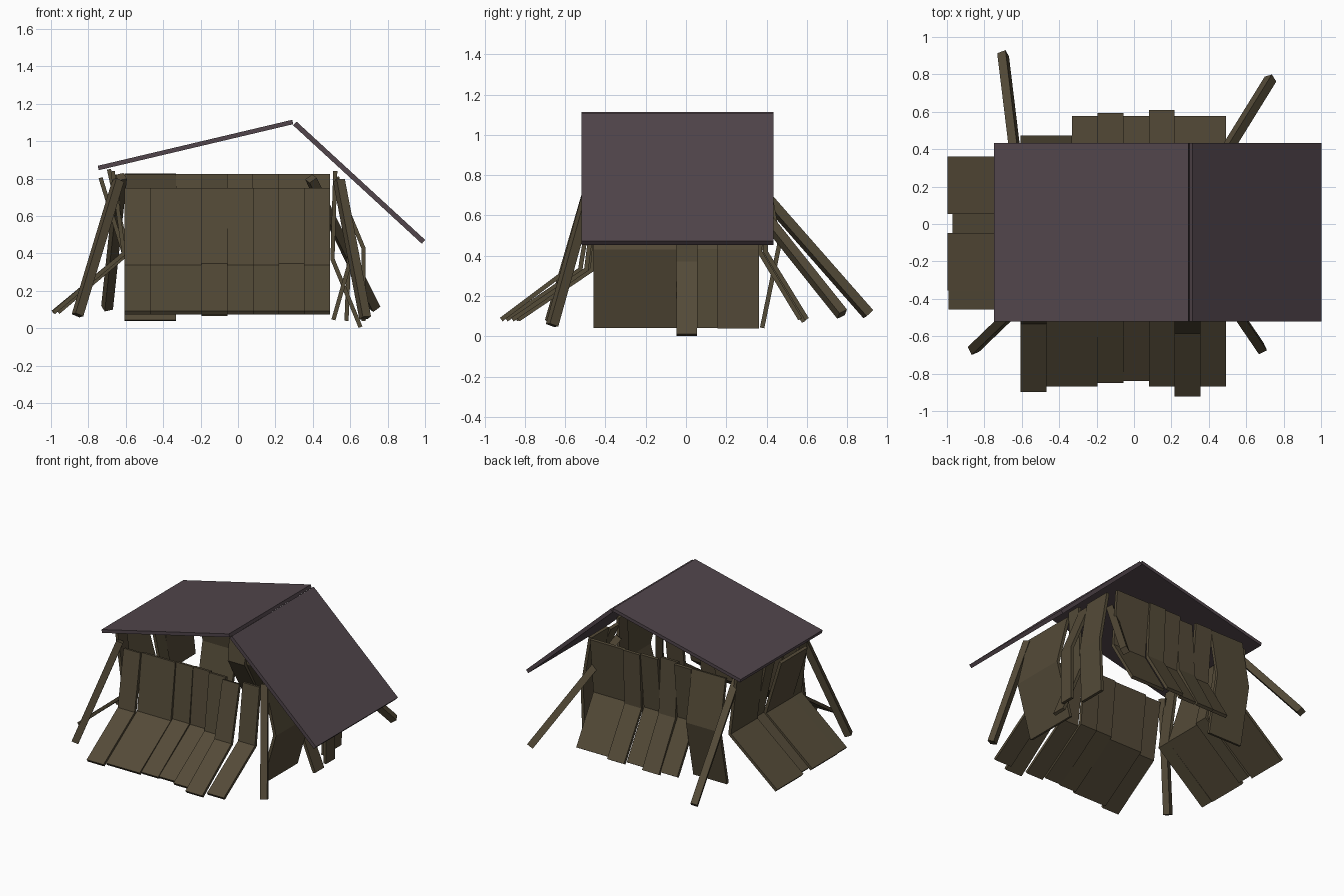
import bpy, bmesh, math
from mathutils import Vector, Quaternion

if "Cube" in bpy.data.objects:
    bpy.data.objects.remove(bpy.data.objects["Cube"])


def material(name, rgb):
    m = bpy.data.materials.new(name)
    m.diffuse_color = (*rgb, 1)
    m.use_nodes = True
    m.node_tree.nodes["Principled BSDF"].inputs["Base Color"].default_value = m.diffuse_color
    return m


WOOD = material("weathered_wood", (0.088, 0.069, 0.039))
ROOF = material("purple_grey_roof", (0.082, 0.060, 0.070))


def finish(name, bm, mat):
    bmesh.ops.recalc_face_normals(bm, faces=bm.faces)
    me = bpy.data.meshes.new(name)
    bm.to_mesh(me)
    bm.free()
    me.materials.append(mat)
    ob = bpy.data.objects.new(name, me)
    bpy.context.collection.objects.link(ob)
    return ob


def slab(name, path, a, b, along, mat, t=0.022):
    """Bent board: a path of (across, z) points thickened by t, run from a to b along x or y."""
    pts = [Vector(p) for p in path]
    dirs = [(q - p).normalized() for p, q in zip(pts, pts[1:])]
    norms = [Vector((-d.y, d.x)) for d in dirs]
    offs = []
    for i in range(len(pts)):
        n0, n1 = norms[max(i - 1, 0)], norms[min(i, len(norms) - 1)]
        m = (n0 + n1).normalized()
        offs.append(m * (t / 2 / m.dot(n0)))
    one = [p + o for p, o in zip(pts, offs)]
    two = [p - o for p, o in zip(pts, offs)]
    place = (lambda p, s: (s, p.x, p.y)) if along == 'x' else (lambda p, s: (p.x, s, p.y))
    bm = bmesh.new()
    for i in range(len(pts) - 1):
        quad = [one[i], one[i + 1], two[i + 1], two[i]]
        lo = [bm.verts.new(place(p, a)) for p in quad]
        hi = [bm.verts.new(place(p, b)) for p in quad]
        bm.faces.new(lo)
        bm.faces.new(hi)
        for k in (0, 2):
            bm.faces.new((lo[k], lo[k + 1], hi[k + 1], hi[k]))
        if i == 0:
            bm.faces.new((lo[3], lo[0], hi[0], hi[3]))
        if i == len(pts) - 2:
            bm.faces.new((lo[1], lo[2], hi[2], hi[1]))
    bmesh.ops.remove_doubles(bm, verts=bm.verts, dist=1e-5)
    return finish(name, bm, mat)


def beam(name, p, q, roll=25, w=0.048):
    """Square post from p up to q, rolled a little about its own length."""
    p, q = Vector(p), Vector(q)
    d = q - p
    bm = bmesh.new()
    bmesh.ops.create_cube(bm, size=1)
    bmesh.ops.scale(bm, vec=(w, w, d.length), verts=bm.verts)
    ob = finish(name, bm, WOOD)
    ob.location = (p + q) / 2
    tilt = Vector((0, 0, 1)).rotation_difference(d)
    ob.rotation_euler = (tilt @ Quaternion((0, 0, 1), math.radians(roll))).to_euler()


# Two roof panels
slab("roof_left", [(-0.747, 0.857), (0.293, 1.103)], -0.52, 0.434, 'y', ROOF, 0.024)
slab("roof_right", [(0.304, 1.095), (0.992, 0.462)], -0.52, 0.434, 'y', ROOF, 0.027)

X0, U = -0.606, 1.098 / 8   # front and back board start and width
Y0, V = -0.458, 0.82 / 8    # side board start and width

# Front boards: (first slot, slots, foot y, bend y, bend z); tops lean back in
for i, (s, n, foot, bend, bz) in enumerate([
        (0, 1, -0.892, -0.525, 0.332), (1, 2, -0.862, -0.495, 0.332),
        (3, 1, -0.843, -0.475, 0.340), (4, 1, -0.833, -0.465, 0.332),
        (5, 1, -0.862, -0.495, 0.332), (6, 1, -0.917, -0.575, 0.340),
        (7, 1, -0.862, -0.495, 0.332)]):
    slab(f"front_board_{i}", [(foot, 0.083), (bend, bz), (bend / 2 - 0.195, 0.748)],
         X0 + s * U, X0 + (s + n) * U, 'x', WOOD)

# Back boards: (first slot, slots, foot y, foot z, bend y, bend z, top y)
for i, (s, n, foot, fz, bend, bz, top) in enumerate([
        (0, 2, 0.378, 0.042, 0.463, 0.455, 0.395), (2, 1, 0.567, 0.085, 0.365, 0.42, 0.405),
        (3, 1, 0.585, 0.072, 0.390, 0.42, 0.365), (4, 1, 0.567, 0.085, 0.365, 0.42, 0.405),
        (5, 1, 0.600, 0.085, 0.395, 0.42, 0.415), (6, 2, 0.567, 0.085, 0.365, 0.42, 0.405)]):
    slab(f"back_board_{i}", [(foot, fz), (bend, bz), (top, 0.825)],
         X0 + s * U, X0 + (s + n) * U, 'x', WOOD)

# Left boards: (first slot, slots, foot x, bend x, top x, top z)
for i, (s, n, foot, bend, top, tz) in enumerate([
        (0, 1, -0.985, -0.61, -0.67, 0.84), (1, 3, -0.99, -0.61, -0.735, 0.805),
        (4, 1, -0.962, -0.59, -0.69, 0.85), (5, 3, -0.99, -0.61, -0.66, 0.82)]):
    slab(f"left_board_{i}", [(foot, 0.085), (bend, 0.40), (top, tz)],
         Y0 + s * V, Y0 + (s + n) * V, 'y', WOOD)

# Right boards: (first slot, slots, foot x, foot z, bend x, bend z, top x, top z)
for i, (s, n, foot, fz, bend, bz, top, tz) in enumerate([
        (0, 4, 0.51, 0.045, 0.62, 0.43, 0.53, 0.80),
        (4, 1, 0.655, 0.006, 0.505, 0.37, 0.52, 0.84),
        (5, 1, 0.67, 0.04, 0.67, 0.43, 0.515, 0.80),
        (6, 2, 0.58, 0.04, 0.595, 0.43, 0.53, 0.81)]):
    slab(f"right_board_{i}", [(foot, fz), (bend, bz), (top, tz)],
         Y0 + s * V, Y0 + (s + n) * V, 'y', WOOD)

# Splayed corner posts
beam("front_left_post", (-0.858, -0.67, 0.07), (-0.64, -0.46, 0.79))
beam("front_right_post", (0.68, -0.665, 0.055), (0.54, -0.46, 0.79))
beam("back_right_post", (0.73, 0.775, 0.11), (0.39, 0.225, 0.80))
beam("back_left_post", (-0.70, 0.905, 0.11), (-0.625, 0.29, 0.81))
